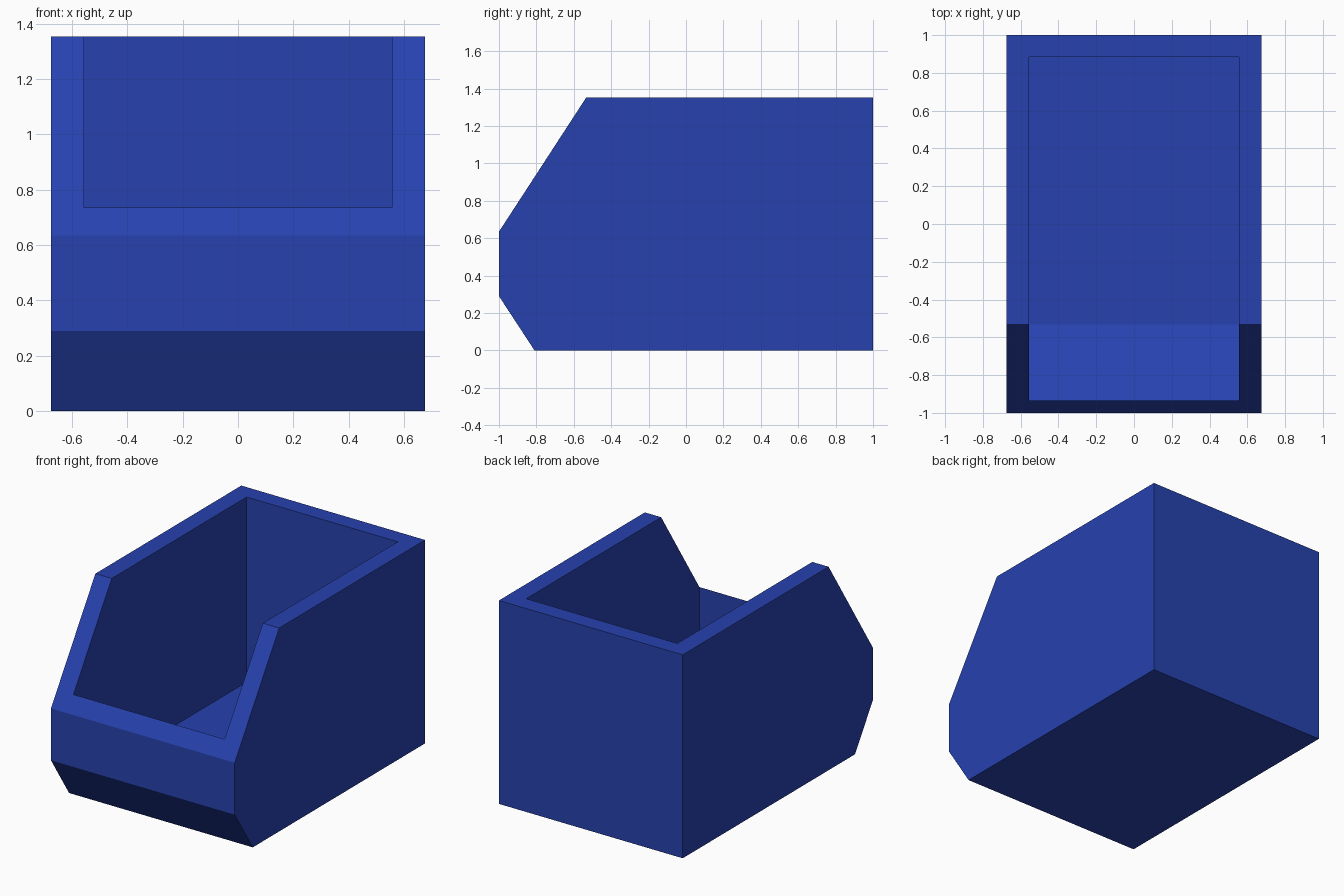
import bpy, bmesh

if "Cube" in bpy.data.objects:
    bpy.data.objects.remove(bpy.data.objects["Cube"])


def prism(name, profile, half_width):
    """Extrude a (y, z) side profile across x, centred on x = 0."""
    bm = bmesh.new()
    face = bm.faces.new([bm.verts.new((-half_width, y, z)) for y, z in profile])
    ext = bmesh.ops.extrude_face_region(bm, geom=[face])
    verts = [g for g in ext["geom"] if isinstance(g, bmesh.types.BMVert)]
    bmesh.ops.translate(bm, verts=verts, vec=(2 * half_width, 0, 0))
    bmesh.ops.recalc_face_normals(bm, faces=bm.faces)
    mesh = bpy.data.meshes.new(name)
    bm.to_mesh(mesh)
    bm.free()
    obj = bpy.data.objects.new(name, mesh)
    bpy.context.collection.objects.link(obj)
    return obj


blue = bpy.data.materials.new("deep blue plastic")
blue.diffuse_color = (0.02, 0.054, 0.43, 1)
blue.use_nodes = True
blue.node_tree.nodes["Principled BSDF"].inputs["Base Color"].default_value = blue.diffuse_color

# Bin body: sloped open front above, chamfer below
body = prism("storage_bin", [(-0.81, 0), (1, 0), (1, 1.353), (-0.533, 1.353),
                             (-1, 0.635), (-1, 0.29)], 0.676)
body.data.materials.append(blue)

# Hollow: flat floor with a ramp up to the thin front wall
hollow = prism("hollow_cutter", [(-0.935, 0.39), (-0.533, 0.122), (0.885, 0.122),
                                 (0.885, 1.6), (-0.935, 1.6)], 0.556)
hollow.data.materials.append(blue)
hollow.hide_render = True

cut = body.modifiers.new("hollow", 'BOOLEAN')
cut.operation = 'DIFFERENCE'
cut.solver = 'EXACT'
cut.object = hollow
bpy.context.view_layer.objects.active = body
bpy.ops.object.modifier_apply(modifier=cut.name)
bpy.data.objects.remove(hollow, do_unlink=True)
